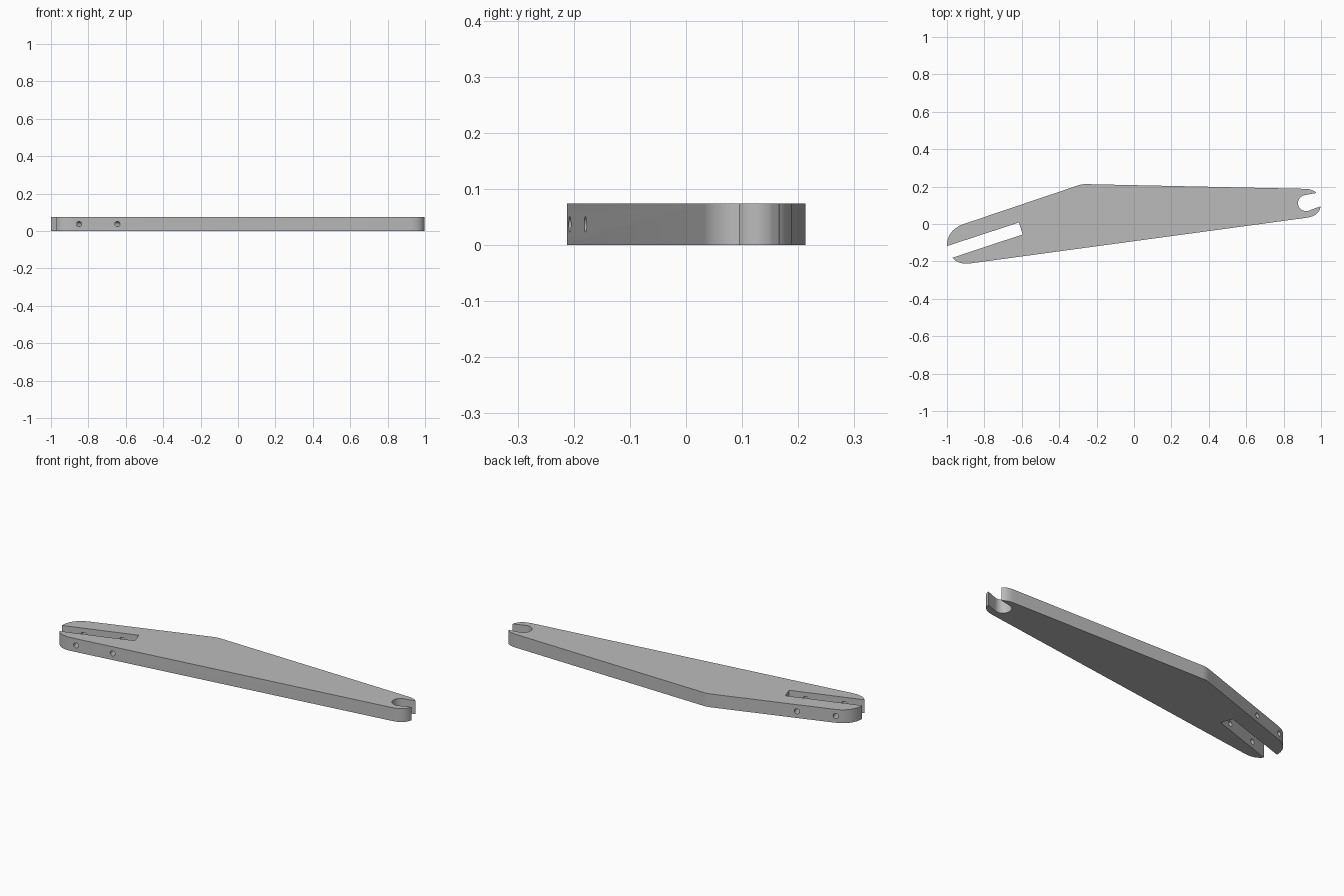
import bpy, bmesh, math
from mathutils import Vector

cube = bpy.data.objects.get("Cube")
if cube:
    bpy.data.objects.remove(cube, do_unlink=True)

THICK = 0.074

grey = bpy.data.materials.new("plain_grey")
grey.use_nodes = True
colour = (0.5, 0.5, 0.5, 1)
grey.diffuse_color = colour
grey.node_tree.nodes["Principled BSDF"].inputs["Base Color"].default_value = colour


def bend(a, c, b, n=12):
    """Rounded corner from a to b, pulled towards c."""
    a, b, c = Vector(a), Vector(b), Vector(c)
    return [a * (1 - t) ** 2 + c * 2 * t * (1 - t) + b * t * t
            for t in (i / n for i in range(n + 1))]


def arc(centre, r, start, end, n=24):
    angles = (math.radians(start + (end - start) * i / n) for i in range(n + 1))
    return [Vector(centre) + Vector((math.cos(t), math.sin(t))) * r for t in angles]


# Outline, counter-clockwise from the lower prong
outline = bend((-0.97, -0.18), (-0.945, -0.215), (-0.885, -0.212))
outline += bend((0.92, 0.033), (0.99, 0.042), (0.998, 0.095))
# round end notch
outline += arc((0.92, 0.112), 0.043, 288, 108)
# top edge and shoulder
outline += bend((0.975, 0.166), (0.955, 0.187), (0.915, 0.188))
outline += bend((-0.25, 0.213), (-0.275, 0.2145), (-0.3, 0.206), 6)
# upper prong and long slot
outline += bend((-0.91, 0.0), (-1.0, -0.032), (-1.0, -0.118))
outline += [Vector((-0.615, 0.008)), Vector((-0.595, -0.056))]

bm = bmesh.new()
base = bm.faces.new([bm.verts.new((p.x, p.y, 0)) for p in outline])
top = bmesh.ops.extrude_face_region(bm, geom=[base])["geom"]
bmesh.ops.translate(bm, vec=(0, 0, THICK),
                    verts=[v for v in top if isinstance(v, bmesh.types.BMVert)])
bmesh.ops.recalc_face_normals(bm, faces=bm.faces)
mesh = bpy.data.meshes.new("arm_plate")
bm.to_mesh(mesh)
bm.free()
mesh.materials.append(grey)
plate = bpy.data.objects.new("arm_plate", mesh)
bpy.context.collection.objects.link(plate)

# Pin holes drilled square to the slot through both prongs
across = Vector((-0.317, 0.948, 0))
for x, y in ((-0.85, -0.206), (-0.645, -0.178)):
    bpy.ops.mesh.primitive_cylinder_add(
        vertices=24, radius=0.014, depth=0.5,
        location=Vector((x, y, THICK / 2)) + across * 0.12,
        rotation=across.to_track_quat('Z', 'Y').to_euler())
    drill = bpy.context.object
    drill.name = "pin_drill"
    drill.hide_render = True
    drill.data.materials.append(grey)
    cut = plate.modifiers.new("pin_hole", 'BOOLEAN')
    cut.operation = 'DIFFERENCE'
    cut.solver = 'EXACT'
    cut.object = drill
    bpy.context.view_layer.objects.active = plate
    bpy.ops.object.modifier_apply(modifier=cut.name)
    bpy.data.objects.remove(drill, do_unlink=True)

plate.select_set(True)
bpy.context.view_layer.objects.active = plate
bpy.ops.object.shade_smooth_by_angle(angle=math.radians(30))
